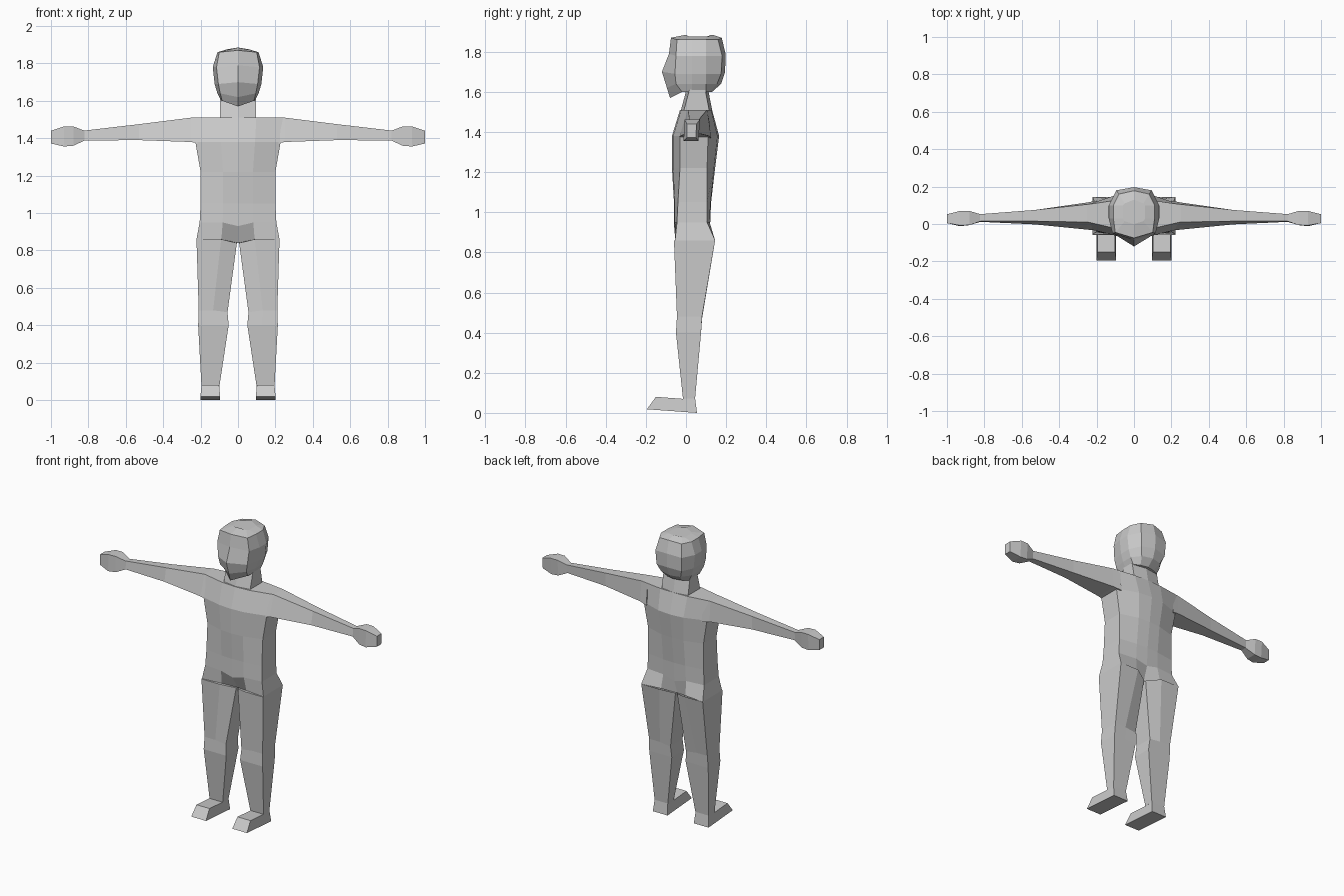
import bpy, bmesh


def loft(name, rings, mirror=False):
    """Skin a list of equal-sized point rings, cap both ends, optionally mirror in x."""
    bm = bmesh.new()
    loops = [[bm.verts.new(p) for p in ring] for ring in rings]
    n = len(loops[0])
    for a, b in zip(loops, loops[1:]):
        for i in range(n):
            j = (i + 1) % n
            bm.faces.new((a[i], a[j], b[j], b[i]))
    bm.faces.new(loops[0])
    bm.faces.new(loops[-1])
    bmesh.ops.recalc_face_normals(bm, faces=bm.faces)
    mesh = bpy.data.meshes.new(name)
    bm.to_mesh(mesh)
    bm.free()
    ob = bpy.data.objects.new(name, mesh)
    bpy.context.collection.objects.link(ob)
    if mirror:
        ob.modifiers.new("Mirror", 'MIRROR').use_mirror_merge = False
    return ob


def symmetric(half):
    """Complete a half ring that starts and ends on the x = 0 plane."""
    return half + [(-x, y, z) for x, y, z in half[-2:0:-1]]


# Torso: z at side, z at centre, half width, front centre, front side, back side, back centre
torso = [
    (0.86, 0.84, 0.222, 0.00, -0.055, 0.145, 0.09),
    (0.95, 0.93, 0.205, -0.06, -0.045, 0.105, 0.12),
    (1.05, 1.05, 0.20, -0.06, -0.04, 0.105, 0.125),
    (1.22, 1.22, 0.20, -0.07, -0.03, 0.105, 0.145),
    (1.38, 1.38, 0.228, -0.07, -0.03, 0.11, 0.165),
    (1.51, 1.51, 0.245, -0.03, 0.01, 0.105, 0.13),
]
rings = []
for k, (z, zc, w, fc, fs, bs, bc) in enumerate(torso):
    t = 0.75 if k == 0 else 0.15
    f, b = fc + (fs - fc) * t, bc + (bs - bc) * t
    rings.append(symmetric([(0, fc, zc), (0.4 * w, f, z), (w, fs, z),
                            (w, bs, z), (0.4 * w, b, z), (0, bc, zc)]))
loft("torso", rings)

# Neck
loft("neck", [symmetric([(0, f, z), (0.095, f + 0.015, z), (0.095, b - 0.015, z), (0, b, z)])
              for z, f, b in [(1.46, -0.03, 0.14), (1.51, -0.025, 0.13), (1.64, 0.01, 0.105)]])

# Head: z, chin/nose z, nose y, cheek x, cheek y, side x, back x, back corner y, back centre y
head = [
    (1.60, 1.57, -0.08, 0.085, -0.02, 0.09, 0.05, 0.12, 0.13),
    (1.64, 1.62, -0.095, 0.095, -0.05, 0.11, 0.07, 0.155, 0.175),
    (1.69, 1.70, -0.12, 0.105, -0.055, 0.125, 0.09, 0.175, 0.195),
    (1.78, 1.79, -0.085, 0.115, -0.05, 0.135, 0.095, 0.18, 0.197),
    (1.86, 1.87, -0.075, 0.10, -0.045, 0.11, 0.08, 0.16, 0.178),
    (1.875, 1.885, 0.0, 0.05, 0.015, 0.06, 0.05, 0.11, 0.13),
]
loft("head", [symmetric([(0, ny, zn), (cx, cy, z), (sx, 0.03, z), (sx, 0.1, z),
                         (bx, by, z), (0, bc, max(z, zn))])
              for z, zn, ny, cx, cy, sx, bx, by, bc in head])

# Arms and fists: x, bottom z, top z, bottom front/back y, top front/back y
arm = [
    (0.20, 1.37, 1.51, -0.035, 0.125, 0.005, 0.11),
    (0.25, 1.38, 1.51, -0.03, 0.115, 0.01, 0.105),
    (0.53, 1.39, 1.475, -0.002, 0.075, 0.015, 0.075),
    (0.83, 1.388, 1.44, 0.012, 0.05, 0.015, 0.052),
]
hand = [
    (0.82, 1.388, 1.44, 0.012, 0.05, 0.015, 0.052),
    (0.88, 1.36, 1.463, -0.006, 0.062, -0.006, 0.07),
    (0.93, 1.356, 1.463, -0.012, 0.062, -0.008, 0.07),
    (1.00, 1.372, 1.44, 0.005, 0.05, 0.005, 0.052),
]
for name, data in (("arms", arm), ("hands", hand)):
    loft(name, [[(x, bf, zb), (x, bb, zb), (x, tb, zt), (x, tf, zt)]
                for x, zb, zt, bf, bb, tf, tb in data], mirror=True)

# Legs: z outer, z inner, inner x, outer x, front y, back y, inner front y, inner back y
leg = [
    (0.86, 0.84, 0.006, 0.222, -0.06, 0.145, -0.01, 0.10),
    (0.48, 0.47, 0.056, 0.21, -0.045, 0.08, -0.045, 0.08),
    (0.40, 0.40, 0.05, 0.213, -0.05, 0.075, -0.05, 0.075),
    (0.07, 0.07, 0.10, 0.195, -0.015, 0.045, -0.015, 0.045),
]
rings = []
for k, (zo, zi, xi, xo, f, b, fi, bi) in enumerate(leg):
    m = 0.09 if k == 0 else (xi + xo) / 2
    rings.append([(xi, fi, zi), (m, f, zo), (xo, f, zo), (xo, b, zo), (m, b, zo), (xi, bi, zi)])
loft("legs", rings, mirror=True)

# Feet: side profile (y, z) skinned across the width
sole = [(0.055, 0.0), (-0.195, 0.018), (-0.15, 0.08), (-0.015, 0.07), (0.045, 0.075)]
loft("feet", [[(0.148 + s * (0.053 if z < 0.03 else 0.047), y, z) for y, z in sole]
              for s in (-1, 1)], mirror=True)
